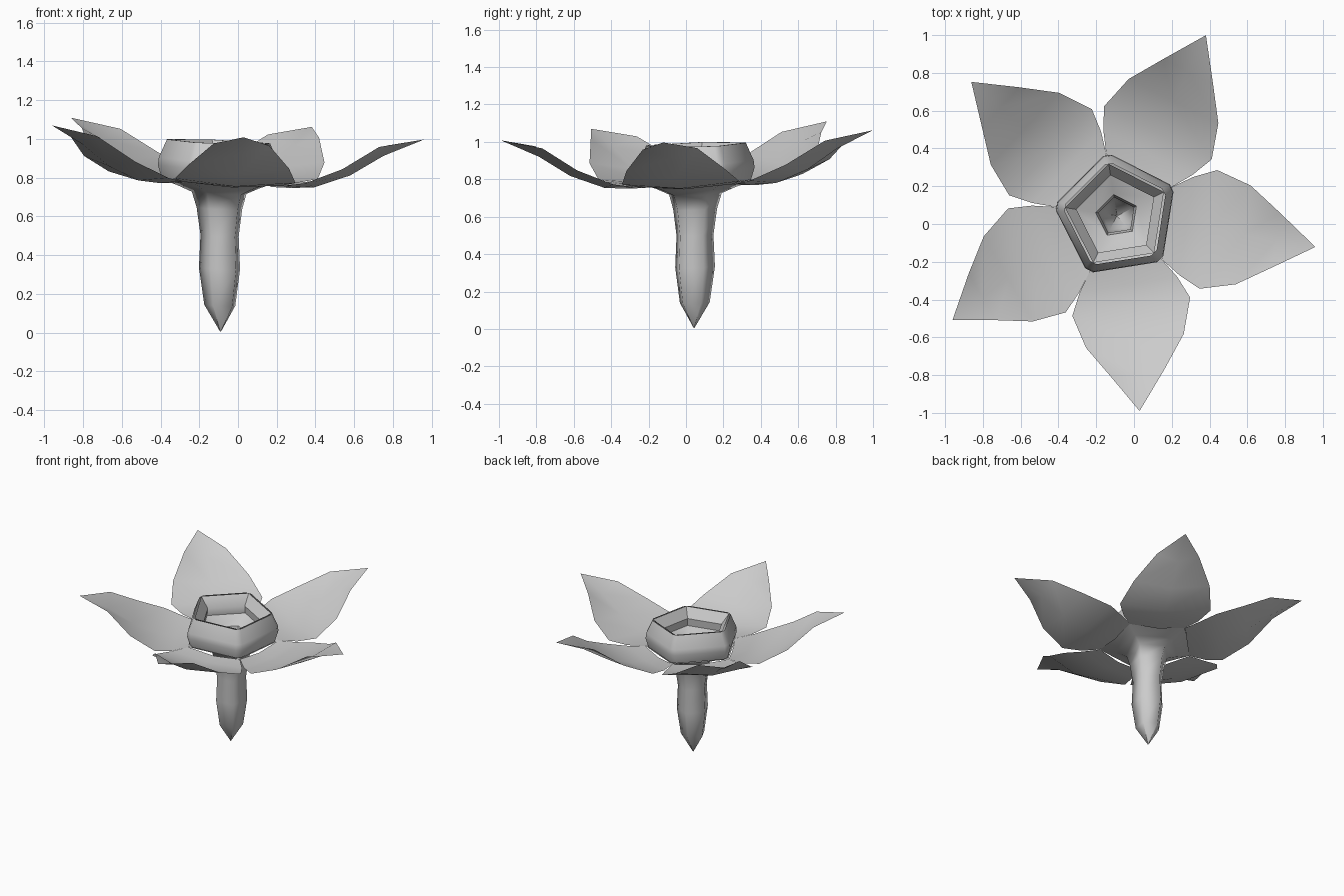
import bpy
import math

if "Cube" in bpy.data.objects:
    bpy.data.objects.remove(bpy.data.objects["Cube"])

CX, CY = -0.09, 0.043
GAP = 27  # direction of the pentagon corners (between petals)


def place(r, deg, z):
    # polar point around the flower axis, with the slight tilt of the bloom
    a = math.radians(deg)
    x, y = r * math.cos(a), r * math.sin(a)
    return (CX + x, CY + y, z - 0.045 * x + 0.035 * y if z > 0 else z)


def make(name, verts, faces, sharp=50):
    me = bpy.data.meshes.new(name)
    me.from_pydata(verts, [], faces)
    me.update()
    ob = bpy.data.objects.new(name, me)
    bpy.context.collection.objects.link(ob)
    bpy.ops.object.select_all(action='DESELECT')
    ob.select_set(True)
    bpy.context.view_layer.objects.active = ob
    bpy.ops.object.shade_smooth_by_angle(angle=math.radians(sharp))
    return ob


def lathe(name, profile, offsets, sharp=50):
    # rings of (radius, height); offsets give the points around each corner
    verts, faces = [], []
    angles = [GAP + 72 * k + o for k in range(5) for o in offsets]
    n = len(angles)
    for r, z in profile:
        verts += [place(r, a, z) for a in angles]
    for i in range(len(profile) - 1):
        for j in range(n):
            k = (j + 1) % n
            faces.append((i * n + j, i * n + k, (i + 1) * n + k, (i + 1) * n + j))
    return make(name, verts, faces, sharp)


# five-sided tube flaring out to the petal bases
lathe("flower_tube", [(0.002, 0.005), (0.085, 0.14), (0.113, 0.33), (0.105, 0.5),
                      (0.125, 0.64), (0.15, 0.72), (0.225, 0.75), (0.33, 0.785)], [0], 80)

# cup wall with blunt corners, rising from the petal bases to the rim
lathe("cup_wall", [(0.305, 0.785), (0.325, 0.85), (0.32, 0.89), (0.278, 0.985)], [-4, 4], 70)

# inner lip, cup floor and throat
lathe("cup_inside", [(0.278, 0.985), (0.218, 0.915), (0.225, 0.86), (0.115, 0.815),
                     (0.10, 0.76)], [0], 40)

# petals: (distance, half width, midrib height, edge height)
ROWS = [(0.267, 0.194, 0.765, 0.785), (0.37, 0.262, 0.765, 0.785),
        (0.487, 0.316, 0.775, 0.805), (0.67, 0.262, 0.845, 0.885),
        (0.84, 0.145, 0.955, 1.005)]
# tip swing in degrees and tip reach of each petal
TIPS = [(-0.7, 1.063), (0, 1.066), (1.6, 1.048), (4.5, 1.03), (-3.2, 1.04)]
for k, (swing, reach) in enumerate(TIPS):
    def petal_point(x, w, z):
        t = (x - 0.267) / 0.778
        r = math.hypot(x, w) * (1 + t * (reach / 1.045 - 1))
        return place(r, 351.8 + 72 * k + math.degrees(math.atan2(w, x)) + swing * t, z)

    verts, faces = [], []
    for x, w, zm, ze in ROWS:
        verts += [petal_point(x, -w, ze), petal_point(x, 0, zm), petal_point(x, w, ze)]
    for i in range(len(ROWS) - 1):
        for j in range(2):
            a = i * 3 + j
            faces.append((a, a + 3, a + 4, a + 1))
    verts.append(petal_point(1.045, 0, 1.05))
    last = len(verts) - 1
    faces += [(last - 3, last, last - 2), (last - 2, last, last - 1)]
    make("petal_%d" % (k + 1), verts, faces, 80)
